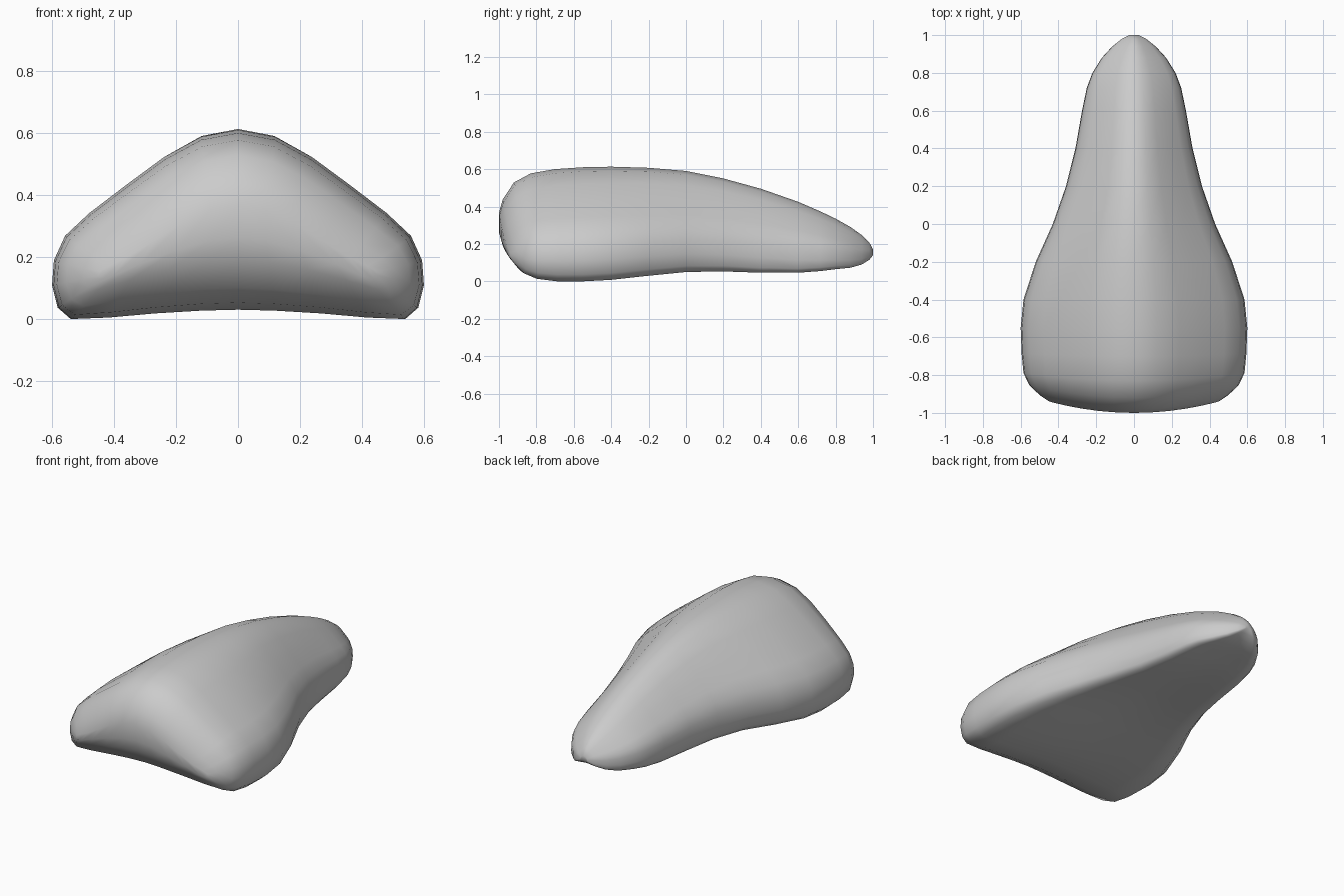
import bpy, bmesh

if "Cube" in bpy.data.objects:
    bpy.data.objects.remove(bpy.data.objects["Cube"])

# Half cross-section (width fraction, height fraction), top centre to bottom centre
PROFILE = [(0, 1), (.2, .963), (.4, .855), (.6, .71), (.8, .56), (.93, .44), (.99, .31),
           (1, .18), (.97, .06), (.9, .0), (.7, .008), (.45, .03), (.2, .045), (0, .05)]
N = len(PROFILE)

# Stations along the length: y, half width, top z, bottom z, fullness, rear bow
STATIONS = [
    (-1.0, .45, .600, .000, .18, .075),
    (-.98, .50, .600, .000, .43, .075),
    (-.92, .555, .600, .000, .75, .055),
    (-.83, .585, .600, .000, .92, .03),
    (-.70, .595, .600, .000, 1, .01),
    (-.55, .600, .610, .000, 1, 0),
    (-.40, .585, .613, .008, 1, 0),
    (-.20, .520, .607, .030, 1, 0),
    (0.00, .430, .590, .050, 1, 0),
    (0.20, .360, .550, .053, 1, 0),
    (0.40, .310, .495, .046, 1, 0),
    (0.60, .275, .425, .046, 1, 0),
    (0.72, .250, .373, .055, 1, 0),
    (0.80, .220, .335, .065, 1, 0),
    (0.88, .170, .290, .073, 1, 0),
    (0.94, .115, .247, .090, 1, 0),
    (0.98, .065, .208, .115, 1, 0),
    (1.00, .025, .170, .140, 1, 0),
]


def half_ring(y, w, zt, zb, full, bow):
    """Right half of one section; low fullness flattens it to its mid line."""
    nose = max(0, min(1, y + .1))
    h = [p[1] ** (1 - .15 * nose) if i < N // 2 else p[1] for i, p in enumerate(PROFILE)]
    pts = []
    for i, (u, _) in enumerate(PROFILE):
        mid = (h[i] + h[N - 1 - i]) / 2
        z = zb + (zt - zb) * (mid + (h[i] - mid) * full)
        x = u * w
        pts.append((x, y + bow * (x / .5) ** 2, z))
    return pts


# Loft the padded saddle shell, mirrored around the centre line
bm = bmesh.new()
rings = []
for st in STATIONS:
    right = half_ring(*st)
    left = [(-x, y, z) for x, y, z in right[-2:0:-1]]
    rings.append([bm.verts.new(p) for p in right + left])
M = len(rings[0])
for a, b in zip(rings, rings[1:]):
    for i in range(M):
        j = (i + 1) % M
        bm.faces.new((a[i], a[j], b[j], b[i]))

# Close both ends with vertical strips
for r in (rings[0], rings[-1]):
    for i in range(N // 2 - 1):
        k = N - 1 - i
        bm.faces.new((r[i], r[i + 1], r[k - 1], r[k]))
        bm.faces.new((r[-i % M], r[-(i + 1) % M], r[-(k - 1) % M], r[-k % M]))

bmesh.ops.recalc_face_normals(bm, faces=bm.faces)
mesh = bpy.data.meshes.new("saddle")
bm.to_mesh(mesh)
bm.free()
mesh.shade_smooth()
saddle = bpy.data.objects.new("saddle", mesh)
bpy.context.collection.objects.link(saddle)
